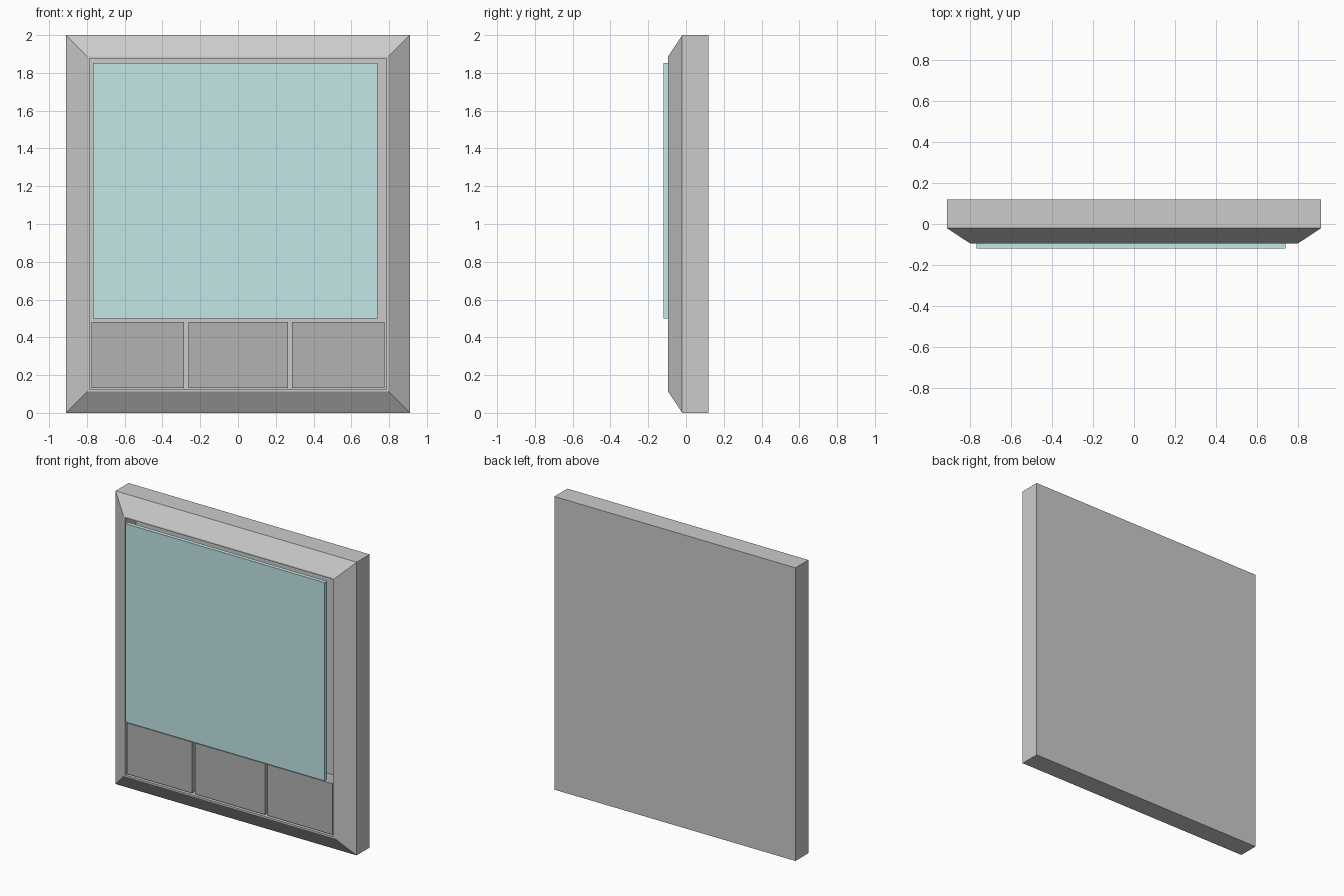
import bpy, bmesh

if "Cube" in bpy.data.objects:
    bpy.data.objects.remove(bpy.data.objects["Cube"])


def make_object(name, bm, color=None):
    bmesh.ops.recalc_face_normals(bm, faces=bm.faces)
    mesh = bpy.data.meshes.new(name)
    bm.to_mesh(mesh)
    bm.free()
    obj = bpy.data.objects.new(name, mesh)
    bpy.context.collection.objects.link(obj)
    if color:
        mat = bpy.data.materials.new(name + "_material")
        mat.diffuse_color = color
        mat.use_nodes = True
        mat.node_tree.nodes["Principled BSDF"].inputs["Base Color"].default_value = mat.diffuse_color
        mesh.materials.append(mat)
    return obj


def lofted_rectangles(name, sections):
    """Bridge rectangles (half width, z bottom, z top, y) and cap both ends."""
    bm = bmesh.new()
    loops = []
    for hw, z0, z1, y in sections:
        loops.append([bm.verts.new((x, y, z)) for x, z in
                      ((-hw, z0), (hw, z0), (hw, z1), (-hw, z1))])
    for a, b in zip(loops, loops[1:]):
        for i in range(4):
            j = (i + 1) % 4
            bm.faces.new((a[i], a[j], b[j], b[i]))
    bm.faces.new(loops[0])
    bm.faces.new(loops[-1])
    return make_object(name, bm)


def box(name, x0, x1, y0, y1, z0, z1, color=None):
    bm = bmesh.new()
    bmesh.ops.create_cube(bm, size=1)
    bmesh.ops.scale(bm, vec=(x1 - x0, y1 - y0, z1 - z0), verts=bm.verts)
    bmesh.ops.translate(bm, vec=((x0 + x1) / 2, (y0 + y1) / 2, (z0 + z1) / 2),
                        verts=bm.verts)
    return make_object(name, bm, color)


FLOOR = 0.02   # depth of the recess floor
FRONT = -0.095  # front rim of the frame

# Frame: back, straight sides, sloped border, thin rim, recess
lofted_rectangles("frame", [
    (0.91, 0.0, 2.0, 0.12),
    (0.91, 0.0, 2.0, -0.02),
    (0.797, 0.113, 1.887, FRONT),
    (0.785, 0.123, 1.877, FRONT),
    (0.785, 0.123, 1.877, FLOOR),
])

# Three lower panels standing on the recess floor
for side, x0, x1 in (("left", -0.775, -0.285),
                     ("middle", -0.262, 0.265),
                     ("right", 0.285, 0.775)):
    box("lower_panel_" + side, x0, x1, -0.09, FLOOR, 0.132, 0.48,
        (0.45, 0.45, 0.45, 1))

# Thin pane in front of the frame, set slightly to the left
box("glass_pane", -0.767, 0.738, -0.12, -0.093, 0.50, 1.853,
    (0.55, 0.8, 0.8, 1))
